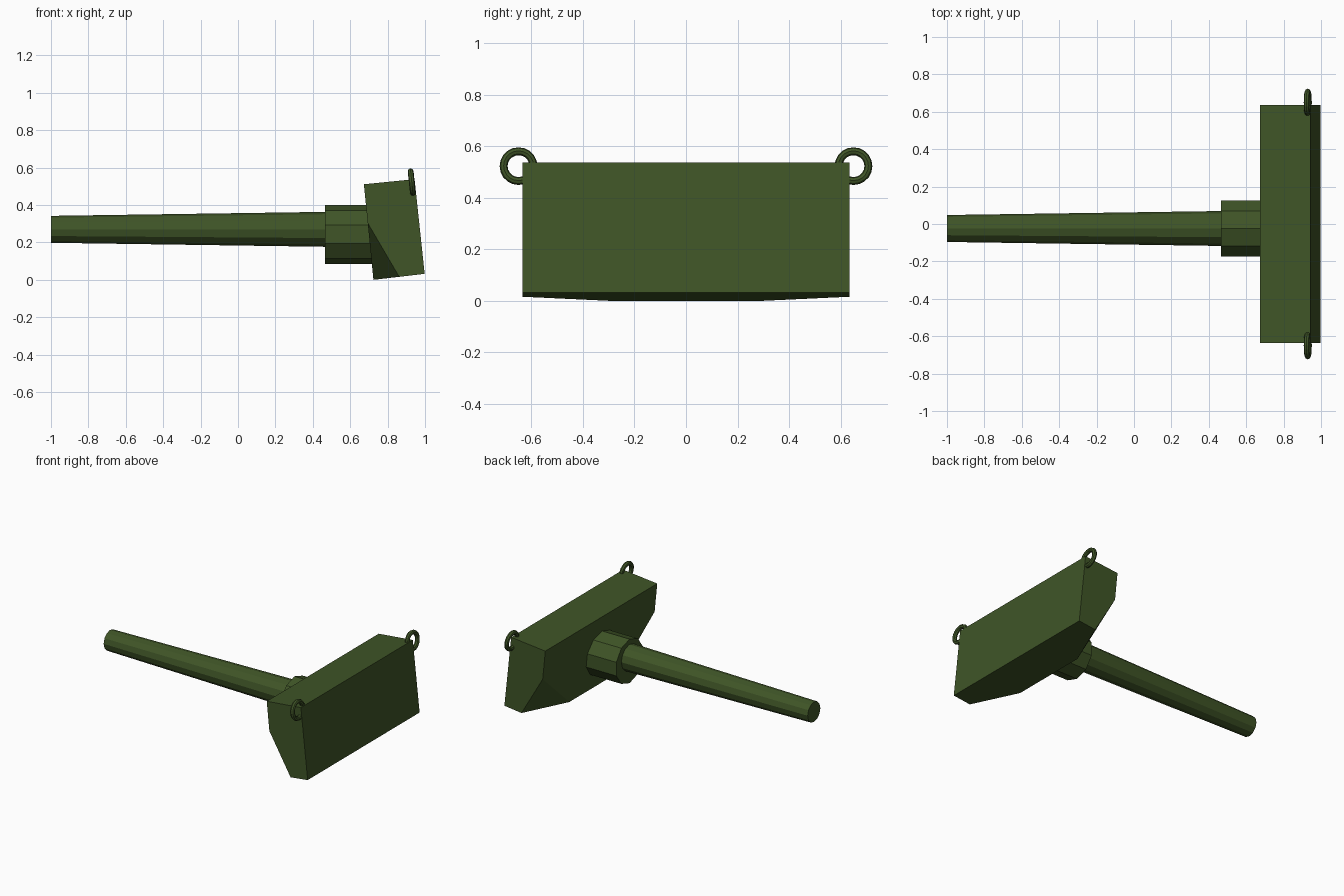
import bpy, bmesh
from math import pi, radians, cos, sin
from mathutils import Vector

if "Cube" in bpy.data.objects:
    bpy.data.objects.remove(bpy.data.objects["Cube"])

olive = bpy.data.materials.new("olive_paint")
olive.diffuse_color = (0.05, 0.09, 0.02, 1)
olive.use_nodes = True
olive.node_tree.nodes["Principled BSDF"].inputs["Base Color"].default_value = olive.diffuse_color


def make_object(name, bm):
    bmesh.ops.recalc_face_normals(bm, faces=bm.faces)
    mesh = bpy.data.meshes.new(name)
    bm.to_mesh(mesh)
    bm.free()
    mesh.materials.append(olive)
    obj = bpy.data.objects.new(name, mesh)
    bpy.context.collection.objects.link(obj)
    return obj


def tube(name, sides, x0, r0, x1, r1, y, z):
    """Closed tapered cylinder along x."""
    bm = bmesh.new()
    rings = []
    for x, r in ((x0, r0), (x1, r1)):
        rings.append([bm.verts.new((x, y + r * sin(2 * pi * i / sides),
                                    z + r * cos(2 * pi * i / sides)))
                      for i in range(sides)])
    a, b = rings
    for i in range(sides):
        j = (i + 1) % sides
        bm.faces.new((a[i], a[j], b[j], b[i]))
    bm.faces.new(a)
    bm.faces.new(b)
    return make_object(name, bm)


# Tilted shield block: side profile extruded across y
HALF = 0.635
profile = [(0.673, 0.511), (0.944, 0.538), (0.998, 0.032), (0.724, 0.0)]
bm = bmesh.new()
face = bm.faces.new([bm.verts.new((x, -HALF, z)) for x, z in profile])
ext = bmesh.ops.extrude_face_region(bm, geom=[face])
moved = [g for g in ext["geom"] if isinstance(g, bmesh.types.BMVert)]
bmesh.ops.translate(bm, vec=(0, 2 * HALF, 0), verts=moved)

# Slice off the two lower rear corners
for s in (-1, 1):
    p = Vector((0.693, s * HALF, 0.305))
    q = Vector((0.862, s * HALF, 0.0161))
    r = Vector((0.724, s * 0.29, 0.0))
    n = (q - p).cross(r - p)
    if n.dot(Vector((0.724, s * HALF, 0)) - p) < 0:
        n.negate()
    bmesh.ops.bisect_plane(bm, geom=bm.verts[:] + bm.edges[:] + bm.faces[:],
                           plane_co=p, plane_no=n, clear_outer=True)
    bmesh.ops.holes_fill(bm, edges=[e for e in bm.edges if e.is_boundary])
make_object("shield_block", bm)

# Barrel and its collar
tube("barrel", 12, -1.0, 0.072, 0.72, 0.097, -0.024, 0.27)
tube("barrel_collar", 10, 0.465, 0.158, 0.75, 0.158, -0.024, 0.243)

# Lifting rings at the upper front corners
for side, s in (("left", -1), ("right", 1)):
    bpy.ops.mesh.primitive_torus_add(
        major_segments=20, minor_segments=8, major_radius=0.058, minor_radius=0.0155,
        location=(0.929, s * 0.65, 0.523), rotation=(0, radians(90 - 6), 0))
    ring = bpy.context.object
    ring.name = "lifting_ring_" + side
    ring.data.materials.append(olive)
